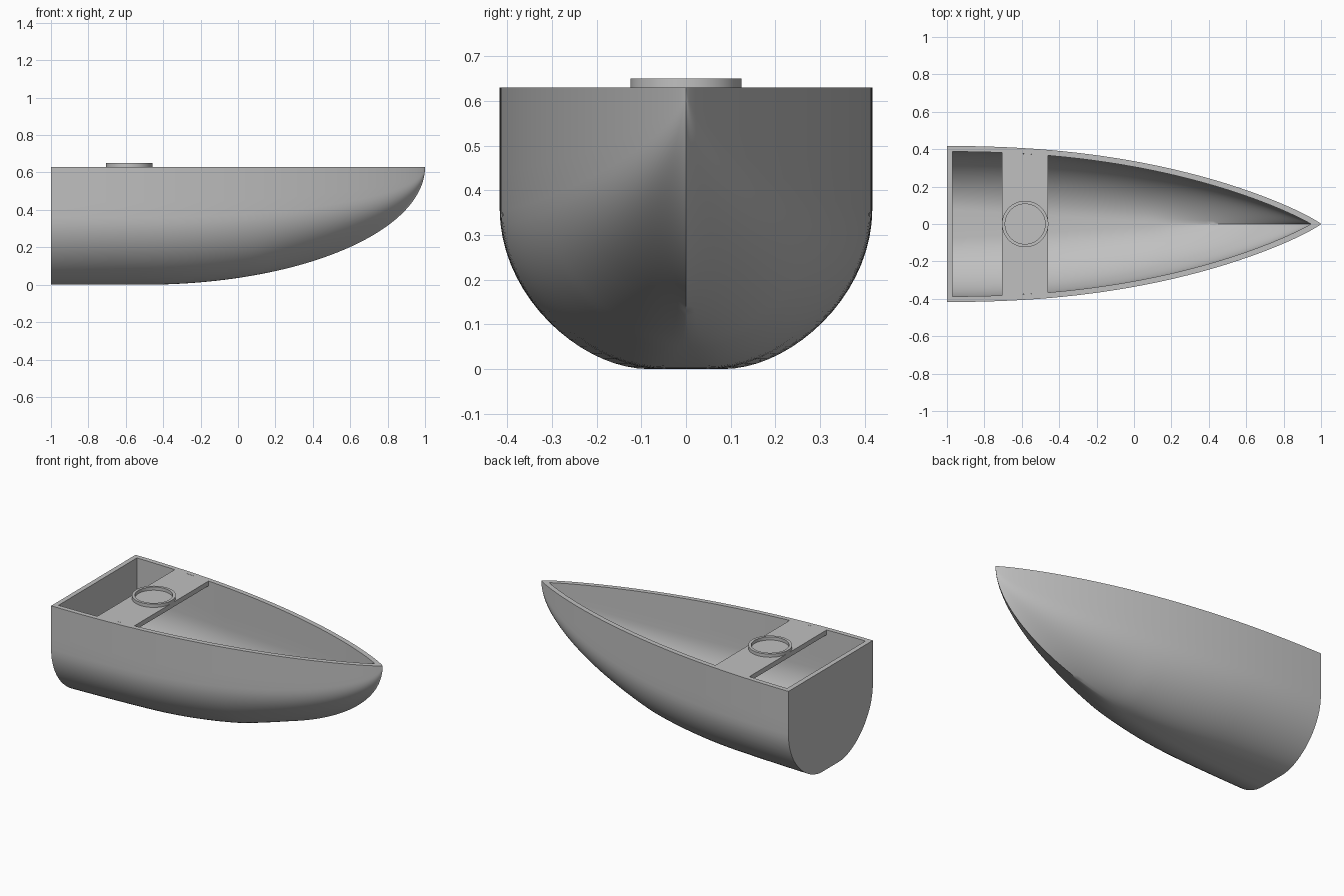
import bpy, bmesh, math

if "Cube" in bpy.data.objects:
    bpy.data.objects.remove(bpy.data.objects["Cube"], do_unlink=True)

DECK = 0.63       # height of the rim
WALL = 0.03       # thickness of hull and bench
STATIONS = 56
STEPS = 18

grey = bpy.data.materials.new("light_grey")
grey.use_nodes = True
COLOUR = (0.53, 0.53, 0.53, 1)
grey.diffuse_color = COLOUR
grey.node_tree.nodes["Principled BSDF"].inputs["Base Color"].default_value = COLOUR


def finish(bm, name):
    """Turn a bmesh into a shaded object."""
    bmesh.ops.remove_doubles(bm, verts=bm.verts, dist=0.0004)
    bmesh.ops.recalc_face_normals(bm, faces=bm.faces)
    mesh = bpy.data.meshes.new(name)
    bm.to_mesh(mesh)
    bm.free()
    mesh.materials.append(grey)
    obj = bpy.data.objects.new(name, mesh)
    bpy.context.collection.objects.link(obj)
    bpy.ops.object.select_all(action='DESELECT')
    obj.select_set(True)
    bpy.context.view_layer.objects.active = obj
    bpy.ops.object.shade_smooth_by_angle(angle=math.radians(25))
    return obj


def half_width(x):
    t = min(1, (x + 1) / 2)
    return 0.417 * max(0, 1 - t ** 2.2) ** 0.88


def inner_width(x):
    slope = (half_width(x + 0.005) - half_width(x - 0.005)) / 0.01
    return max(0, half_width(x) - WALL * math.hypot(1, slope))


def keel(x, base, tip):
    t = max(0, min(1, (x + 0.5) / (tip + 0.5)))
    return base + (DECK - base) * (1 - math.sqrt(1 - t * t))


def section(x, width, bottom):
    """Rib from one rim to the other: straight sides, round bilge, V at the bow."""
    flat = 0.2 * max(0, min(1, (0.4 - x) / 1.4))
    vee = max(0, min(1, (x - 0.1) / 0.9))
    turn = 0.57
    ctrl = [(1, turn), (1, turn * 0.45),
            (flat + (1 - flat) * 0.45, 0.25 * vee), (flat, 0)]
    half = [(1, 1), (1, 0.85), (1, 0.7)]
    for i in range(STEPS + 1):
        s = i / STEPS
        b = ((1 - s) ** 3, 3 * s * (1 - s) ** 2, 3 * s * s * (1 - s), s ** 3)
        half.append(tuple(sum(k * p[a] for k, p in zip(b, ctrl)) for a in (0, 1)))
    outline = half + [(0, 0)] + [(-y, z) for y, z in reversed(half)]
    return [(x, y * width, bottom + z * (DECK - bottom)) for y, z in outline]


def skin(bm, start, tip, base, width):
    """Loft ribs from stern to bow, closing the stern end."""
    ribs = []
    for i in range(STATIONS + 1):
        x = start + (tip - start) * math.sin(math.pi / 2 * i / STATIONS)
        w = 0 if i == STATIONS else width(x)
        ribs.append([bm.verts.new(p) for p in section(x, w, keel(x, base, tip))])
    for a, b in zip(ribs, ribs[1:]):
        for j in range(len(a) - 1):
            bm.faces.new((a[j], a[j + 1], b[j + 1], b[j]))
    bm.faces.new(ribs[0])
    return ribs


# Hull: outer and inner skins joined by a flat rim
bm = bmesh.new()
outer = skin(bm, -1, 1, 0, half_width)
inner = skin(bm, -1 + WALL, 0.95, WALL, inner_width)
for side in (0, -1):
    for i in range(STATIONS):
        bm.faces.new((outer[i][side], outer[i + 1][side],
                      inner[i + 1][side], inner[i][side]))
bm.faces.new((outer[0][0], outer[0][-1], inner[0][-1], inner[0][0]))
finish(bm, "hull")

# Bench: a thin slab spanning the hull
bm = bmesh.new()
corners = []
for x, side in ((-0.705, -1), (-0.46, -1), (-0.46, 1), (-0.705, 1)):
    corners.append((x, side * (inner_width(x) + 0.001)))
low = [bm.verts.new((x, y, DECK - WALL)) for x, y in corners]
top = [bm.verts.new((x, y, DECK)) for x, y in corners]
bm.faces.new(low)
bm.faces.new(top)
for i in range(4):
    j = (i + 1) % 4
    bm.faces.new((low[i], low[j], top[j], top[i]))
finish(bm, "bench")

# Mounting ring: a rectangular profile turned around its axis
bm = bmesh.new()
SIDES = 64
profile = [(0.107, DECK), (0.124, DECK), (0.124, 0.65), (0.107, 0.65)]
loops = []
for i in range(SIDES):
    a = math.tau * i / SIDES
    loops.append([bm.verts.new((-0.582 + r * math.cos(a), r * math.sin(a), z))
                  for r, z in profile])
for i in range(SIDES):
    a, b = loops[i], loops[(i + 1) % SIDES]
    for j in range(4):
        k = (j + 1) % 4
        bm.faces.new((a[j], b[j], b[k], a[k]))
finish(bm, "mounting_ring")
